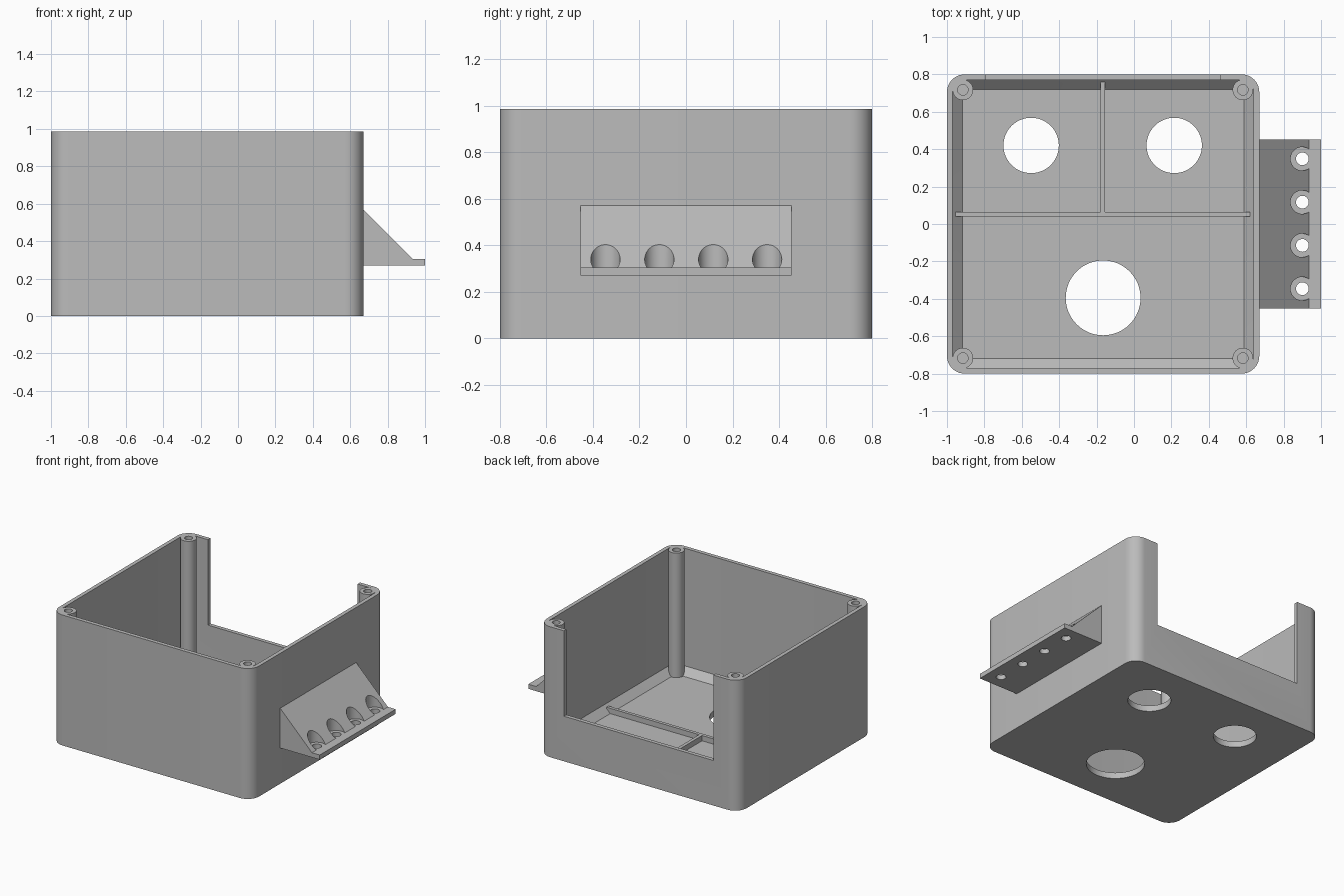
import bpy, bmesh
from math import cos, sin, pi

cube = bpy.data.objects.get("Cube")
if cube:
    bpy.data.objects.remove(cube, do_unlink=True)

grey = bpy.data.materials.new("plain grey")
grey.use_nodes = True
colour = (0.5, 0.5, 0.5, 1)
grey.diffuse_color = colour
grey.node_tree.nodes["Principled BSDF"].inputs["Base Color"].default_value = colour

LEFT, RIGHT, DEPTH, TOP = -1.0, 0.67, 0.80, 0.985
WALL, FLOOR, BEVEL, CORNER = 0.03, 0.045, 0.052, 0.095


def loft(name, loops):
    """Solid through matching closed loops of points."""
    bm = bmesh.new()
    rings = [[bm.verts.new(p) for p in loop] for loop in loops]
    n = len(rings[0])
    for a, b in zip(rings, rings[1:]):
        for i in range(n):
            j = (i + 1) % n
            bm.faces.new((a[i], a[j], b[j], b[i]))
    bm.faces.new(rings[0][::-1])
    bm.faces.new(rings[-1])
    bmesh.ops.recalc_face_normals(bm, faces=bm.faces)
    mesh = bpy.data.meshes.new(name)
    bm.to_mesh(mesh)
    bm.free()
    mesh.materials.append(grey)
    obj = bpy.data.objects.new(name, mesh)
    bpy.context.collection.objects.link(obj)
    return obj


def rounded(inset, radius, z, steps=10):
    """Rounded rectangle set in from the outer wall."""
    pts = []
    x0, x1, y = LEFT + inset + radius, RIGHT - inset - radius, DEPTH - inset - radius
    for k, (cx, cy) in enumerate(((x1, y), (x0, y), (x0, -y), (x1, -y))):
        for i in range(steps + 1):
            a = (k + i / steps) * pi / 2
            pts.append((cx + radius * cos(a), cy + radius * sin(a), z))
    return pts


def cylinder(name, x, y, r, z0, z1, sides=48):
    ring = [(x + r * cos(2 * pi * i / sides), y + r * sin(2 * pi * i / sides))
            for i in range(sides)]
    return loft(name, [[(px, py, z) for px, py in ring] for z in (z0, z1)])


def box(name, x0, x1, y0, y1, z0, z1):
    return loft(name, [[(x0, y0, z), (x1, y0, z), (x1, y1, z), (x0, y1, z)]
                       for z in (z0, z1)])


def cut(obj, cutters):
    for c in cutters:
        c.hide_render = True
        mod = obj.modifiers.new("cut", 'BOOLEAN')
        mod.operation, mod.solver, mod.object = 'DIFFERENCE', 'EXACT', c
        bpy.context.view_layer.objects.active = obj
        bpy.ops.object.modifier_apply(modifier=mod.name)
        bpy.data.objects.remove(c, do_unlink=True)


def smooth(obj):
    bpy.ops.object.select_all(action='DESELECT')
    obj.select_set(True)
    bpy.context.view_layer.objects.active = obj
    bpy.ops.object.shade_smooth_by_angle(angle=pi / 6)


# Open box with sloped inner floor edge, back opening and floor holes
case = loft("case", [rounded(0, CORNER, 0), rounded(0, CORNER, TOP)])
inner = CORNER - WALL
cavity = loft("cavity_cutter", [rounded(WALL + BEVEL, 0.02, FLOOR),
                                rounded(WALL, inner, FLOOR + BEVEL),
                                rounded(WALL, inner, TOP + 0.1)])
opening = box("opening_cutter", -0.79, 0.46, DEPTH - 0.05, DEPTH + 0.1, 0.34, TOP + 0.1)
floor_holes = [cylinder("hole_cutter", x, y, r, -0.1, 0.2, 64)
               for x, y, r in ((-0.55, 0.42, 0.148), (0.215, 0.42, 0.148),
                               (-0.165, -0.395, 0.2))]
cut(case, [cavity, opening] + floor_holes)
smooth(case)

# Corner screw posts
for side, x in (("right", -0.915), ("left", 0.582)):
    for end, y in (("front", -0.717), ("back", 0.717)):
        post = cylinder(f"{end}_{side}_screw_post", x, y, 0.055, FLOOR / 2, TOP)
        cut(post, [cylinder("screw_cutter", x, y, 0.028, TOP - 0.25, TOP + 0.1)])
        smooth(post)

# Low dividers on the floor
rib_top = FLOOR + 0.04
box("cross_divider", -0.955, 0.62, 0.04, 0.065, FLOOR / 2, rib_top)
box("back_divider", -0.18, -0.155, 0.06, 0.76, FLOOR / 2, rib_top)

# Sloped side bracket with counterbored screw holes
profile = [(RIGHT - 0.01, 0.27), (1, 0.27), (1, 0.305), (0.935, 0.305),
           (RIGHT, 0.57), (RIGHT - 0.01, 0.57)]
bracket = loft("side_bracket", [[(x, y, z) for x, z in profile] for y in (-0.453, 0.453)])
for i in range(4):
    y = -0.346 + i * 0.2315
    cut(bracket, [cylinder("counterbore_cutter", 0.9, y, 0.063, 0.305, 0.7),
                  cylinder("bolt_cutter", 0.9, y, 0.034, 0.2, 0.4)])
smooth(bracket)
